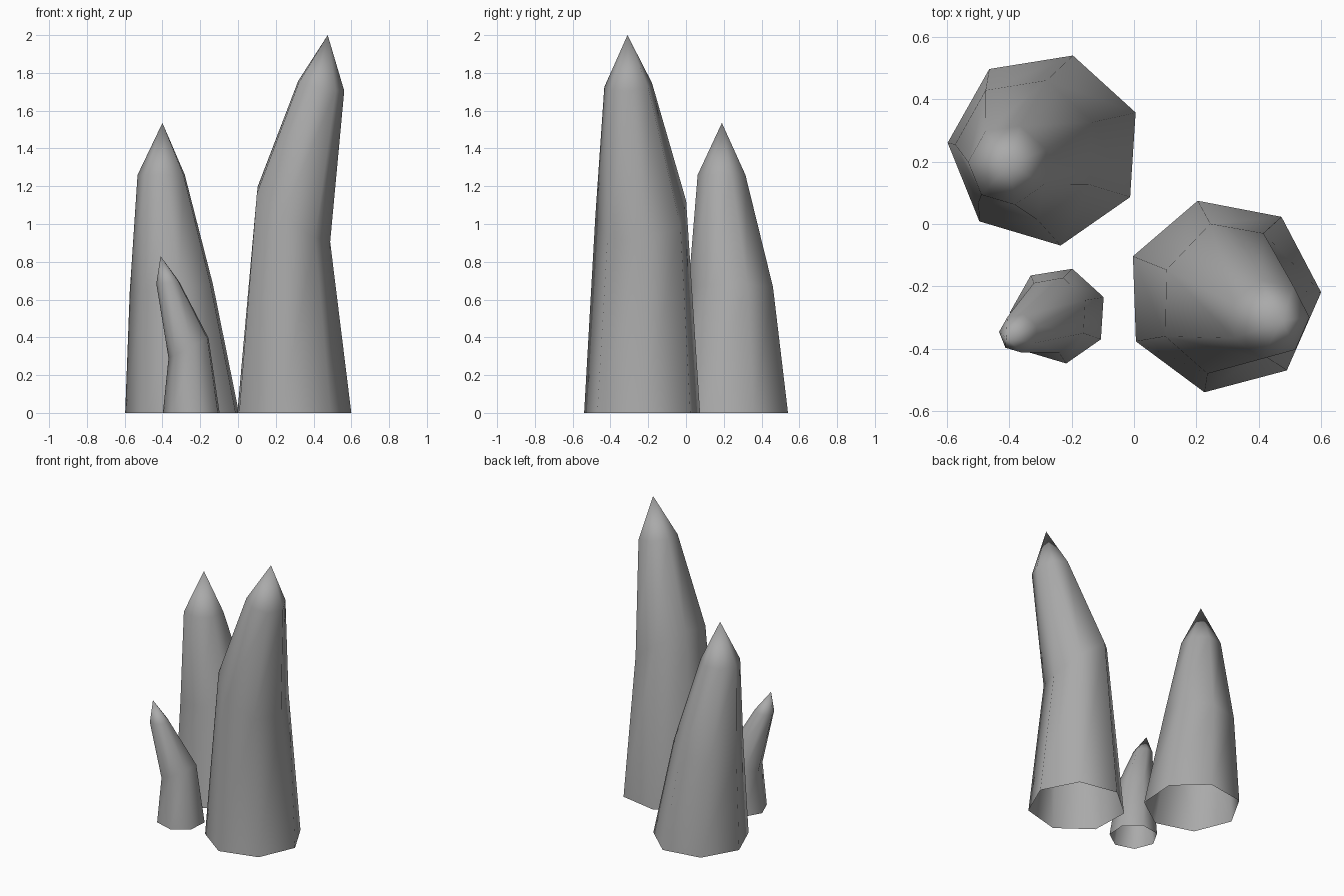
import bpy, bmesh
from math import cos, sin, tau, radians
from mathutils import Vector

cube = bpy.data.objects.get("Cube")
if cube:
    bpy.data.objects.remove(cube)

stone = bpy.data.materials.new("grey_stone")
stone.use_nodes = True
GREY = (0.4, 0.4, 0.4, 1)
stone.diffuse_color = GREY
stone.node_tree.nodes["Principled BSDF"].inputs["Base Color"].default_value = GREY

SIDES = 7


def spike(name, turn, rings, tip):
    """Bent, open-bottomed spike; each ring is (centre, radius, normal)."""
    bm = bmesh.new()
    loops = []
    for centre, radius, normal in rings:
        tilt = Vector((0, 0, 1)).rotation_difference(Vector(normal))
        loop = []
        for i in range(SIDES):
            a = radians(turn) + tau * i / SIDES
            offset = tilt @ Vector((radius * cos(a), radius * sin(a), 0))
            loop.append(bm.verts.new(Vector(centre) + offset))
        loops.append(loop)
    top = bm.verts.new(tip)
    for i in range(SIDES):
        j = (i + 1) % SIDES
        for low, high in zip(loops, loops[1:]):
            bm.faces.new((low[i], low[j], high[j], high[i]))
        bm.faces.new((loops[-1][i], loops[-1][j], top))
    for face in bm.faces:
        face.smooth = True
    mesh = bpy.data.meshes.new(name)
    bm.to_mesh(mesh)
    bm.free()
    mesh.materials.append(stone)
    obj = bpy.data.objects.new(name, mesh)
    bpy.context.collection.objects.link(obj)


UP = (0, 0, 1)

# Tallest spike, bending outwards to the left
spike("tall_spike", 2, [
    ((0.285, -0.23, 0), 0.315, UP),
    ((0.285, -0.235, 1.05), 0.25, (0.73, -0.18, 1)),
    ((0.435, -0.305, 1.73), 0.13, (0.2, -0.08, 1)),
], (0.475, -0.31, 2))

# Middle spike at the back, leaning right
spike("middle_spike", 22, [
    ((-0.285, 0.24, 0), 0.313, UP),
    ((-0.345, 0.24, 0.66), 0.23, (-0.1, 0, 1)),
    ((-0.402, 0.19, 1.26), 0.13, UP),
], (-0.4, 0.19, 1.535))

# Small spike in front, kinked to the right
spike("small_spike", 22, [
    ((-0.242, -0.293, 0), 0.156, UP),
    ((-0.258, -0.29, 0.345), 0.123, (-0.5, 0, 1)),
    ((-0.37, -0.35, 0.69), 0.063, (-0.1, 0, 1)),
], (-0.41, -0.365, 0.83))
